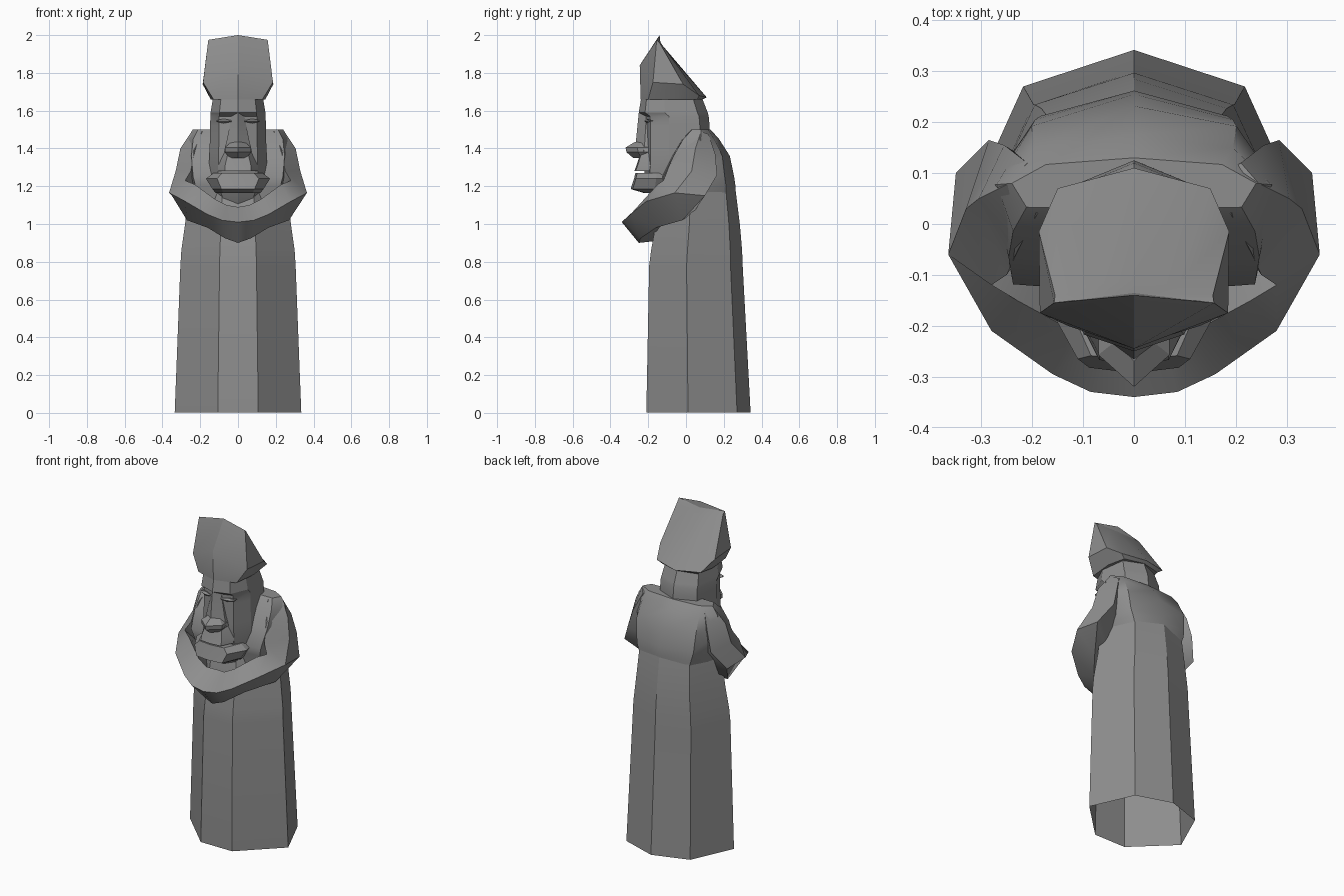
import bpy
import bmesh
import math

default_cube = bpy.data.objects.get("Cube")
if default_cube:
    bpy.data.objects.remove(default_cube, do_unlink=True)

stone = bpy.data.materials.new("stone_grey")
stone.use_nodes = True
stone_colour = (0.27, 0.27, 0.27, 1)
stone.diffuse_color = stone_colour
stone.node_tree.nodes["Principled BSDF"].inputs["Base Color"].default_value = stone_colour


def loft(name, rings, cap_start=True, smooth_angle=28):
    """Skin a list of closed rings that share one point count; caps are fans."""
    bm = bmesh.new()
    rows = [[bm.verts.new(point) for point in ring] for ring in rings]
    count = len(rows[0])
    for lower, upper in zip(rows, rows[1:]):
        for i in range(count):
            j = (i + 1) % count
            bm.faces.new((lower[i], lower[j], upper[j], upper[i]))
    caps = [bm.faces.new(rows[-1])]
    if cap_start:
        caps.append(bm.faces.new(rows[0][::-1]))
    bmesh.ops.recalc_face_normals(bm, faces=bm.faces)
    bmesh.ops.poke(bm, faces=caps)
    mesh = bpy.data.meshes.new(name)
    bm.to_mesh(mesh)
    bm.free()
    mesh.materials.append(stone)
    obj = bpy.data.objects.new(name, mesh)
    bpy.context.collection.objects.link(obj)
    bpy.ops.object.select_all(action="DESELECT")
    obj.select_set(True)
    bpy.context.view_layer.objects.active = obj
    bpy.ops.object.shade_smooth_by_angle(angle=math.radians(smooth_angle))


def flip(point):
    return (-point[0], point[1], point[2])


def whole(half):
    """Close a half ring, listed front to back, across the centre plane."""
    return half + [flip(p) for p in reversed(half) if p[0] > 0]


def stack(section, levels):
    """Rings from a unit half section; each level is z, half width, front, back."""
    return [whole([(u * width, front + v * (back - front), z) for u, v in section])
            for z, width, front, back in levels]


# Long robe, open underneath, running up inside the mantle
robe_section = [(.32, 0), (1, .4), (.65, .87), (0, 1)]
loft("robe", stack(robe_section, [
    (.003, .335, -.21, .342),
    (.78, .305, -.195, .3),
    (.86, .3, -.185, .297),
    (1, .28, -.16, .285),
    (1.2, .26, -.13, .26),
    (1.3, .23, -.08, .235),
]), cap_start=False)

# Mantle: broad chest, back and shoulders closing around the neck
mantle_section = [(.3, 0), (.88, .03), (1, .5), (.72, .87), (0, 1)]
loft("mantle", stack(mantle_section, [
    (1.06, .19, -.1, .25),
    (1.2, .255, -.12, .262),
    (1.25, .27, -.13, .255),
    (1.36, .28, -.075, .232),
    (1.45, .27, -.02, .175),
    (1.5, .24, .03, .13),
]), smooth_angle=40)

# Sleeves: one loop from shoulder to folded hands; points run top, outer, bottom, inner
sleeve = [
    [(.19, .02, 1.49), (.245, .08, 1.49), (.21, .12, 1.475), (.14, .08, 1.44)],
    [(.23, -.055, 1.39), (.305, .05, 1.4), (.255, .155, 1.37), (.16, .06, 1.3)],
    [(.25, -.1, 1.28), (.33, .03, 1.28), (.285, .165, 1.26), (.15, .05, 1.18)],
    [(.28, -.12, 1.23), (.365, -.06, 1.165), (.35, .1, 1.15), (.24, .04, 1.06)],
    [(.23, -.15, 1.21), (.28, -.21, 1.12), (.27, -.02, 1.02), (.16, -.06, 1.07)],
    [(.12, -.21, 1.13), (.16, -.295, 1.05), (.16, -.16, .98), (.12, -.11, 1.02)],
    [(.06, -.22, 1.1), (.085, -.33, 1.02), (.07, -.24, .925), (.06, -.15, .95)],
]
clasp = [(0, -.2, 1.09), (0, -.34, 1.01), (0, -.25, .9), (0, -.16, .91)]
mirrored = [[flip(p) for p in ring] for ring in reversed(sleeve)]
loft("folded_sleeves", sleeve + [clasp] + mirrored, smooth_angle=40)

# Head with brow ledge, sunken eye line and jaw
head_section = [(0, 0), (.68, .09), (1, .38), (.85, .85), (0, 1)]
loft("head", stack(head_section, [
    (1.1, .1, -.14, .1),
    (1.18, .14, -.19, .12),
    (1.26, .155, -.22, .12),
    (1.4, .15, -.22, .125),
    (1.52, .148, -.22, .125),
    (1.57, .146, -.22, .12),
    (1.59, .145, -.25, .115),
    (1.68, .13, -.235, .08),
]))

# Nose: narrow bridge widening to a pointed, overhanging tip
wedge_section = [(0, 0), (1, .45), (1, 1), (0, 1)]
loft("nose_bridge", stack(wedge_section, [
    (1.38, .075, -.275, -.16),
    (1.44, .06, -.265, -.16),
    (1.59, .03, -.25, -.16),
]))
loft("nose_tip", stack(wedge_section, [
    (1.35, .045, -.28, -.18),
    (1.38, .07, -.315, -.18),
    (1.405, .07, -.32, -.18),
    (1.435, .035, -.27, -.18),
]))

# Moustache above the mouth line and jutting beard below it
block_section = [(0, 0), (.65, .05), (1, .6), (.9, 1), (0, 1)]
loft("moustache", stack(block_section, [
    (1.28, .105, -.274, -.14),
    (1.31, .105, -.262, -.14),
    (1.38, .08, -.24, -.14),
]), smooth_angle=20)
loft("beard", stack(block_section, [
    (1.165, .12, -.225, -.08),
    (1.185, .135, -.293, -.08),
    (1.24, .17, -.275, -.08),
    (1.27, .13, -.268, -.08),
]), smooth_angle=20)

# Eyelids
for side, label in ((1, "left"), (-1, "right")):
    rings = []
    for x, size in ((.035, .004), (.075, .012), (.115, .004)):
        y = -.225 + x * .22
        rings.append([(side * x, y - size, 1.545), (side * x, y, 1.545 + size),
                      (side * x, y + .03, 1.545), (side * x, y, 1.545 - size)])
    loft(label + "_eye", rings)

# Hat: faceted front rising to a peak, long slope falling away behind
loft("hat", [whole(half) for half in (
    [(0, -.24, 1.66), (.13, -.2, 1.66), (.145, -.05, 1.66), (.12, .06, 1.66), (0, .09, 1.66)],
    [(0, -.245, 1.84), (.185, -.175, 1.75), (.187, -.015, 1.74), (.15, .07, 1.68), (0, .11, 1.67)],
    [(0, -.14, 2), (.157, -.155, 1.975), (.155, -.14, 1.96), (.08, -.12, 1.94), (0, -.11, 1.92)],
)], smooth_angle=22)
